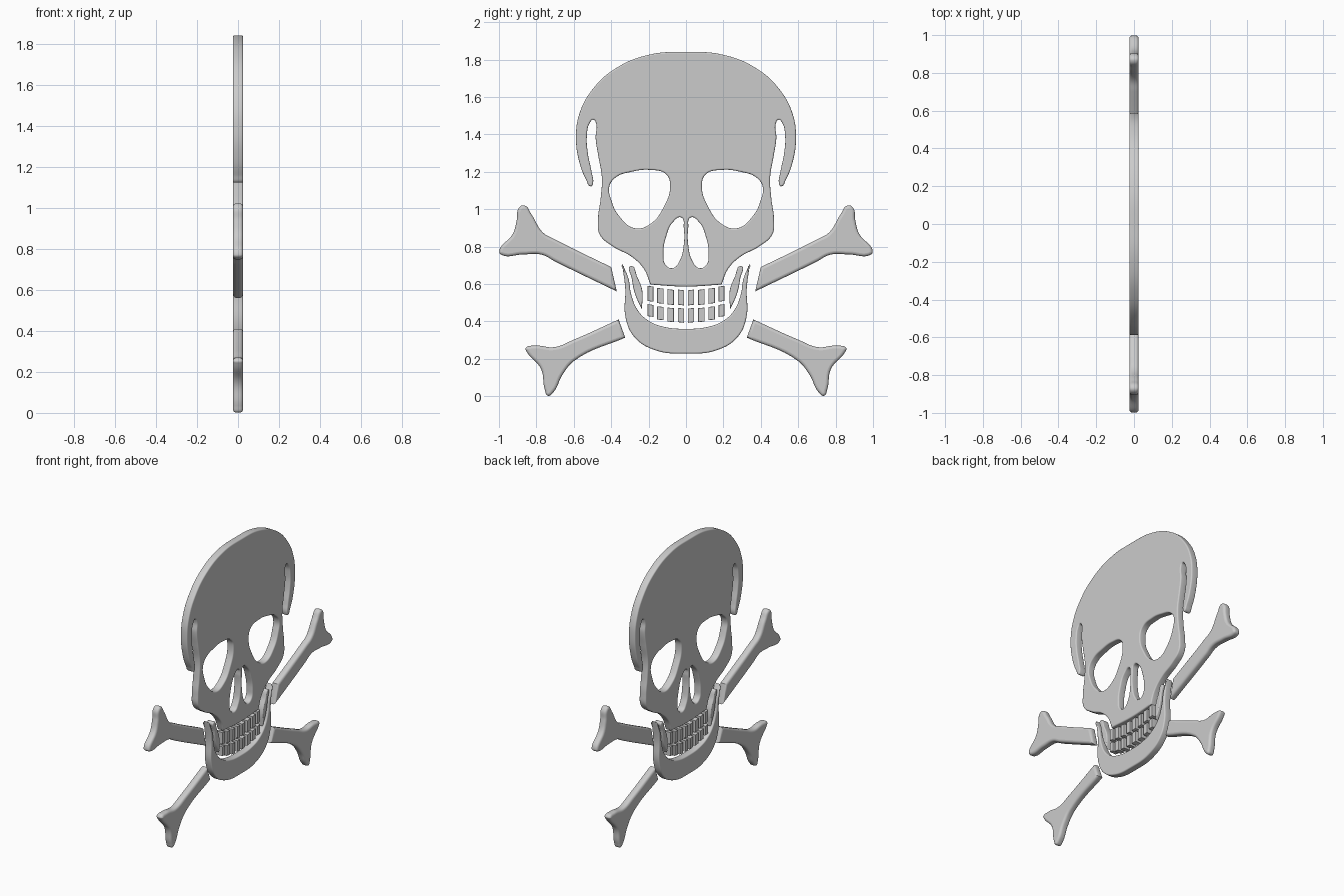
import bpy
from math import radians

HALF = 0.025  # half thickness of the plaque


def mirror(pts):
    return [(-p[0],) + tuple(p[1:]) for p in reversed(pts)]


def plate(name, loops, bevel, res=8):
    """Flat plate in the YZ plane; points are (y, z) or (y, z, 1) for a sharp corner."""
    cu = bpy.data.curves.new(name, 'CURVE')
    cu.dimensions, cu.fill_mode = '2D', 'BOTH'
    cu.resolution_u = res
    cu.extrude, cu.bevel_depth = HALF - bevel, bevel
    cu.offset, cu.bevel_resolution = -bevel, 3
    for pts in loops:
        sp = cu.splines.new('BEZIER')
        sp.bezier_points.add(len(pts) - 1)
        sp.use_cyclic_u = True
        for bp, p in zip(sp.bezier_points, pts):
            bp.co = (p[0], p[1], 0)
            kind = 'VECTOR' if len(p) > 2 else 'AUTO'
            bp.handle_left_type = bp.handle_right_type = kind
    ob = bpy.data.objects.new(name, cu)
    bpy.context.collection.objects.link(ob)
    ob.rotation_euler = (radians(90), 0, radians(90))
    bpy.ops.object.select_all(action='DESELECT')
    bpy.context.view_layer.objects.active = ob
    ob.select_set(True)
    bpy.ops.object.convert(target='MESH')
    bpy.ops.object.shade_smooth_by_angle(angle=radians(35))
    return bpy.context.object


def pair(name, pts, bevel, res=8):
    plate(name + "_left", [pts], bevel, res)
    plate(name + "_right", [mirror(pts)], bevel, res)


# Cranium and face, left half from below the crown down to the upper jaw
half = [(-0.2, 1.825), (-0.38, 1.75), (-0.5, 1.64), (-0.57, 1.51), (-0.588, 1.38),
        (-0.57, 1.25), (-0.535, 1.16), (-0.508, 1.122), (-0.498, 1.135), (-0.505, 1.2),
        (-0.525, 1.3), (-0.53, 1.39), (-0.515, 1.46), (-0.495, 1.478), (-0.48, 1.455),
        (-0.483, 1.38), (-0.468, 1.28), (-0.45, 1.17), (-0.456, 1.06), (-0.47, 0.95),
        (-0.462, 0.865), (-0.39, 0.80), (-0.29, 0.745), (-0.225, 0.68), (-0.19, 0.597, 1)]
eye = [(-0.41, 1.12), (-0.375, 1.17), (-0.29, 1.2), (-0.195, 1.21), (-0.105, 1.185), (-0.085, 1.12),
       (-0.12, 1.01), (-0.185, 0.925), (-0.27, 0.897), (-0.355, 0.96), (-0.4, 1.05)]
nose = [(-0.012, 0.9), (-0.025, 0.955), (-0.07, 0.93), (-0.107, 0.85), (-0.121, 0.76),
        (-0.108, 0.70), (-0.07, 0.685), (-0.033, 0.725), (-0.013, 0.8)]
outline = [(0, 1.84)] + half + [(0, 0.586)] + mirror(half)
plate("skull", [outline, eye, mirror(eye), nose, mirror(nose)], 0.008)

# Lower jaw
jaw = [(-0.115, 0.37), (-0.195, 0.40), (-0.255, 0.455), (-0.292, 0.54), (-0.308, 0.63), (-0.343, 0.712, 1),
       (-0.325, 0.58), (-0.323, 0.42), (-0.275, 0.315), (-0.165, 0.246)]
plate("lower_jaw", [[(0, 0.36)] + jaw + [(0, 0.228)] + mirror(jaw)], 0.008)

# Cheek slivers inside the jaw
pair("jaw_sliver", [(-0.296, 0.695), (-0.29, 0.63), (-0.272, 0.545), (-0.236, 0.465, 1),
                    (-0.234, 0.565), (-0.26, 0.635)], 0.006)

# Two rows of teeth curving with the jaw
for i, (a, b) in enumerate([(0.01, 0.043), (0.065, 0.1), (0.12, 0.155), (0.175, 0.205)]):
    lift = 0.02 * (i / 3) ** 2
    for row, lo, hi in (("upper", 0.485 + lift, 0.566 + lift),
                        ("lower", 0.392 + 1.6 * lift, 0.468 + lift)):
        box = [(-a, lo, 1), (-a, hi, 1), (-b, hi + 0.004, 1), (-b, lo + 0.004, 1)]
        pair(f"{row}_tooth_{i + 1}", box, 0.003, 1)

# Crossed bones
pair("upper_bone", [(-0.4, 0.69, 1), (-0.37, 0.56, 1), (-0.70, 0.72), (-0.77, 0.756), (-0.87, 0.758),
                    (-0.985, 0.755), (-0.998, 0.772), (-0.925, 0.87), (-0.905, 0.94), (-0.893, 1.008),
                    (-0.865, 1.02), (-0.825, 0.97), (-0.765, 0.875), (-0.70, 0.838)], 0.016)
pair("lower_bone", [(-0.36, 0.41, 1), (-0.325, 0.313, 1), (-0.60, 0.187), (-0.66, 0.115), (-0.71, 0.02),
                    (-0.738, 0.002), (-0.755, 0.035), (-0.775, 0.145), (-0.85, 0.235), (-0.857, 0.256),
                    (-0.805, 0.27), (-0.705, 0.262), (-0.60, 0.302)], 0.016)
